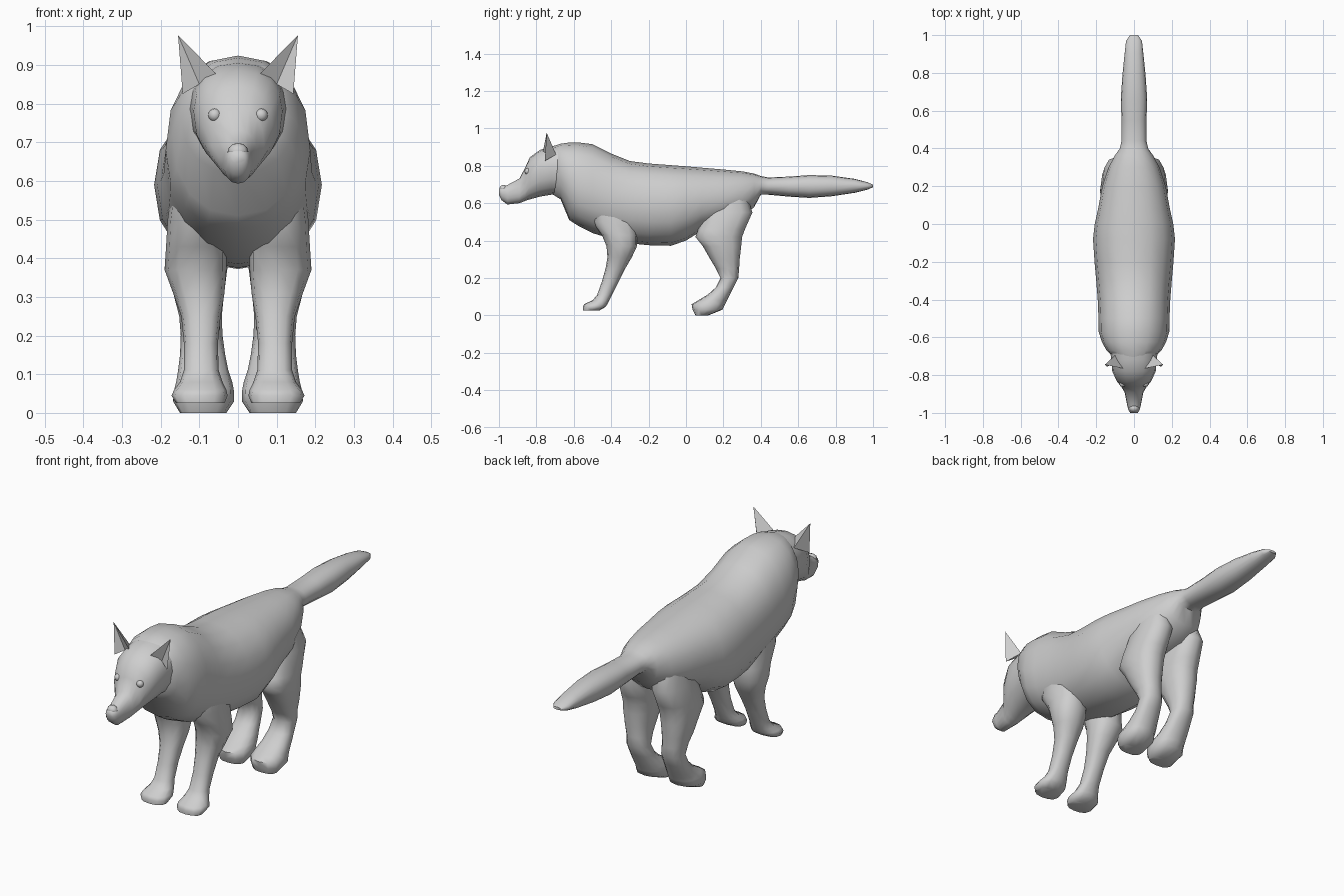
import bpy, bmesh, math

if "Cube" in bpy.data.objects:
    bpy.data.objects.remove(bpy.data.objects["Cube"])

fur = bpy.data.materials.new("light_grey_fur")
fur.diffuse_color = (0.62, 0.62, 0.62, 1)
fur.use_nodes = True
fur.node_tree.nodes["Principled BSDF"].inputs["Base Color"].default_value = fur.diffuse_color


def finish(name, bm, angle=60):
    bmesh.ops.recalc_face_normals(bm, faces=bm.faces)
    me = bpy.data.meshes.new(name)
    bm.to_mesh(me)
    bm.free()
    me.materials.append(fur)
    ob = bpy.data.objects.new(name, me)
    bpy.context.collection.objects.link(ob)
    bpy.ops.object.select_all(action='DESELECT')
    ob.select_set(True)
    bpy.context.view_layer.objects.active = ob
    bpy.ops.object.shade_smooth_by_angle(angle=math.radians(angle))
    return ob


def loft(name, rings):
    """Skin a list of equal-length point rings and cap both ends."""
    bm = bmesh.new()
    loops = [[bm.verts.new(p) for p in ring] for ring in rings]
    n = len(loops[0])
    for a, b in zip(loops, loops[1:]):
        for i in range(n):
            j = (i + 1) % n
            bm.faces.new((a[i], a[j], b[j], b[i]))
    bm.faces.new(loops[0])
    bm.faces.new(loops[-1])
    return finish(name, bm)


def power(v, e):
    return math.copysign(abs(v) ** e, v)


def trunk_ring(y, top, bottom, width, wide_z, n=16, e=0.9):
    """Egg-shaped upright section whose widest level is wide_z."""
    ring = []
    for i in range(n):
        t = 2 * math.pi * i / n
        s = power(math.sin(t), e)
        h = top - wide_z if s > 0 else wide_z - bottom
        ring.append((width * power(math.cos(t), e), y, wide_z + h * s))
    return ring


def leg_ring(side, z, y0, y1, x0, x1, n=12, e=0.85):
    """Rounded level section between the given limits."""
    ring = []
    for i in range(n):
        t = 2 * math.pi * i / n
        x = (x0 + x1) / 2 + (x1 - x0) / 2 * power(math.cos(t), e)
        y = (y0 + y1) / 2 + (y1 - y0) / 2 * power(math.sin(t), e)
        ring.append((side * x, y, z))
    return ring


# Body and tail: y, top, bottom, half width, widest level
body = [
    (-.71, .905, .645, .10, .78), (-.67, .918, .62, .145, .76),
    (-.625, .924, .51, .17, .72), (-.57, .924, .475, .187, .68),
    (-.50, .915, .44, .188, .66), (-.40, .865, .41, .192, .62),
    (-.30, .825, .385, .20, .60), (-.20, .812, .375, .209, .59),
    (-.08, .803, .372, .217, .59), (0, .797, .40, .208, .60),
    (.08, .79, .45, .19, .61), (.20, .78, .50, .168, .62),
    (.30, .77, .52, .135, .64), (.365, .758, .58, .10, .67),
    (.40, .745, .645, .075, .69), (.44, .737, .645, .066, .69),
    (.55, .742, .635, .066, .69), (.66, .75, .628, .07, .69),
    (.78, .747, .637, .062, .692), (.90, .73, .655, .05, .693),
    (.97, .712, .672, .042, .692), (1.0, .698, .685, .022, .69),
]
loft("body_and_tail", [trunk_ring(*s) for s in body])

# Head and snout
head = [
    (-1.0, .675, .645, .020, .66), (-.985, .685, .615, .030, .655),
    (-.955, .697, .593, .037, .65), (-.89, .732, .60, .050, .66),
    (-.86, .79, .612, .068, .69), (-.835, .845, .62, .090, .74),
    (-.78, .885, .635, .115, .78), (-.72, .905, .645, .12, .79),
    (-.64, .915, .65, .13, .78),
]
loft("head", [trunk_ring(*s) for s in head])

# Nose
bm = bmesh.new()
bmesh.ops.create_uvsphere(bm, u_segments=8, v_segments=6, radius=1)
bmesh.ops.scale(bm, verts=bm.verts, vec=(.027, .022, .023))
bmesh.ops.translate(bm, verts=bm.verts, vec=(0, -.976, .675))
finish("nose", bm)

# Legs: z, back-to-front limits, inner and outer limits
front_leg = [
    (.62, -.50, -.28, .06, .165), (.50, -.50, -.26, .04, .182),
    (.43, -.45, -.26, .03, .186), (.37, -.425, -.262, .03, .19),
    (.31, -.42, -.29, .035, .168), (.25, -.43, -.325, .045, .147),
    (.18, -.45, -.36, .052, .14), (.11, -.475, -.395, .05, .14),
    (.08, -.50, -.41, .04, .15), (.06, -.545, -.42, .03, .165),
    (.045, -.552, -.43, .027, .172), (.025, -.55, -.465, .035, .16),
]
hind_leg = [
    (.66, .12, .32, .03, .13), (.55, .10, .355, .02, .165),
    (.46, .065, .315, .018, .178), (.42, .05, .30, .02, .18),
    (.37, .09, .295, .028, .176), (.30, .13, .287, .037, .165),
    (.25, .16, .284, .042, .152), (.20, .185, .28, .04, .148),
    (.15, .16, .255, .033, .15), (.11, .115, .235, .025, .155),
    (.08, .065, .22, .015, .16), (.06, .03, .21, .011, .165),
    (.03, .035, .195, .01, .168), (0, .05, .12, .03, .15),
]

for side, label in ((-1, "left"), (1, "right")):
    loft(label + "_front_leg", [leg_ring(side, *s) for s in front_leg])
    loft(label + "_hind_leg", [leg_ring(side, *s) for s in hind_leg])

    # Ear: pointed, with a hollow front
    bm = bmesh.new()
    inner, hollow, outer, back, tip = [
        bm.verts.new((side * x, y, z)) for x, y, z in (
            (.055, -.765, .875), (.10, -.735, .85), (.143, -.755, .825),
            (.10, -.695, .86), (.155, -.745, .977))]
    for a, b in ((inner, hollow), (hollow, outer), (outer, back), (back, inner)):
        bm.faces.new((a, b, tip))
    bm.faces.new((inner, back, outer, hollow))
    finish(label + "_ear", bm, 50)

    # Eye
    bm = bmesh.new()
    bmesh.ops.create_uvsphere(bm, u_segments=12, v_segments=8, radius=.017)
    bmesh.ops.translate(bm, verts=bm.verts, vec=(side * .06, -.846, .77))
    finish(label + "_eye", bm)
